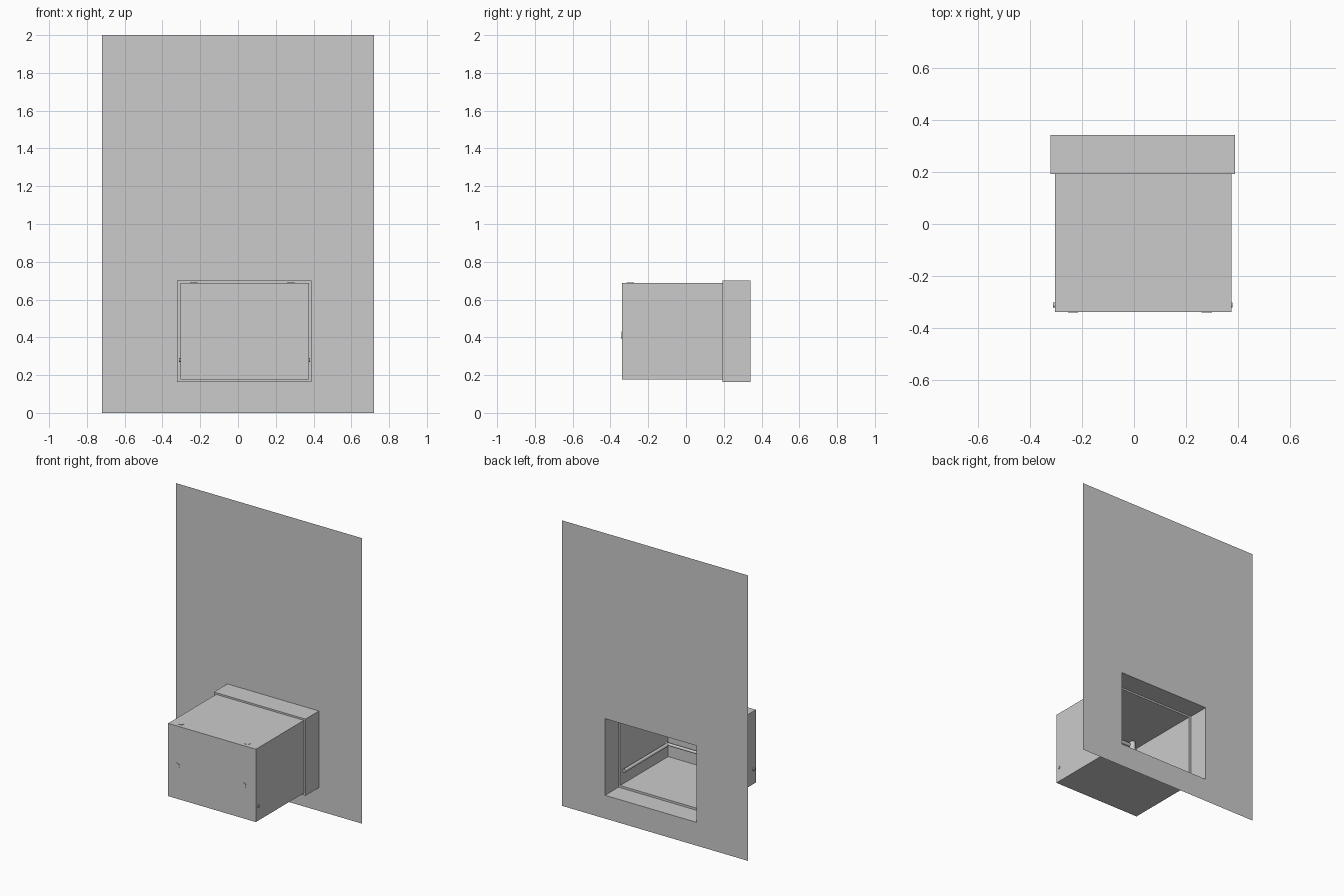
import bpy, bmesh
from mathutils import Vector

if "Cube" in bpy.data.objects:
    bpy.data.objects.remove(bpy.data.objects["Cube"])


def rect(bm, x0, x1, z0, z1, y):
    return [bm.verts.new((x, y, z)) for x, z in ((x0, z0), (x1, z0), (x1, z1), (x0, z1))]


def bridge(bm, a, b):
    for i in range(4):
        j = (i + 1) % 4
        bm.faces.new((a[i], a[j], b[j], b[i]))


def finish(bm, name):
    bmesh.ops.recalc_face_normals(bm, faces=bm.faces)
    me = bpy.data.meshes.new(name)
    bm.to_mesh(me)
    bm.free()
    ob = bpy.data.objects.new(name, me)
    bpy.context.collection.objects.link(ob)
    return ob


def tube(name, pts, r, sides=16):
    # straight capped segments with round joints
    bm = bmesh.new()
    for a, b in zip(pts, pts[1:]):
        a, b = Vector(a), Vector(b)
        d = b - a
        m = d.to_track_quat('Z', 'Y').to_matrix().to_4x4()
        m.translation = (a + b) / 2
        bmesh.ops.create_cone(bm, cap_ends=True, segments=sides, radius1=r,
                              radius2=r, depth=d.length, matrix=m)
    ob = finish(bm, name)
    for p in ob.data.polygons:
        p.use_smooth = len(p.vertices) == 4
    return ob


OPEN = (-0.322, 0.388, 0.163, 0.70)   # opening and sleeve
BOX = (-0.305, 0.375, 0.178, 0.688)   # recessed box

# thin wall panel with a rectangular opening
bm = bmesh.new()
bridge(bm, rect(bm, -0.72, 0.72, 0, 2, 0.342), rect(bm, *OPEN, 0.342))
finish(bm, "wall_panel")

# sleeve and its inner step
bm = bmesh.new()
back = rect(bm, *OPEN, 0.342)
front = rect(bm, *OPEN, 0.193)
bridge(bm, back, front)
bridge(bm, front, rect(bm, *BOX, 0.193))
finish(bm, "opening_sleeve")

# box, open towards the wall
bm = bmesh.new()
back = rect(bm, *BOX, 0.193)
front = rect(bm, *BOX, -0.338)
bridge(bm, back, front)
bm.faces.new(front)
finish(bm, "recess_box")

# low rails inside the box, with ends just poking through the sides
tube("front_rail", [(-0.312, -0.312, 0.28), (0.38, -0.312, 0.28)], 0.010)
for side, x in (("left", -0.292), ("right", 0.362)):
    tube(side + "_rail", [(x, -0.325, 0.275), (x, 0.17, 0.275)], 0.012)

# upper rod carried by bent hooks in the front corners
tube("upper_rod", [(-0.235, -0.305, 0.668), (0.28, -0.305, 0.668)], 0.012)
for side, x in (("left", -0.235), ("right", 0.28)):
    tube(side + "_hook", [(x, -0.295, 0.69), (x, -0.295, 0.43),
                          (x, -0.315, 0.41), (x, -0.341, 0.41)], 0.02)
